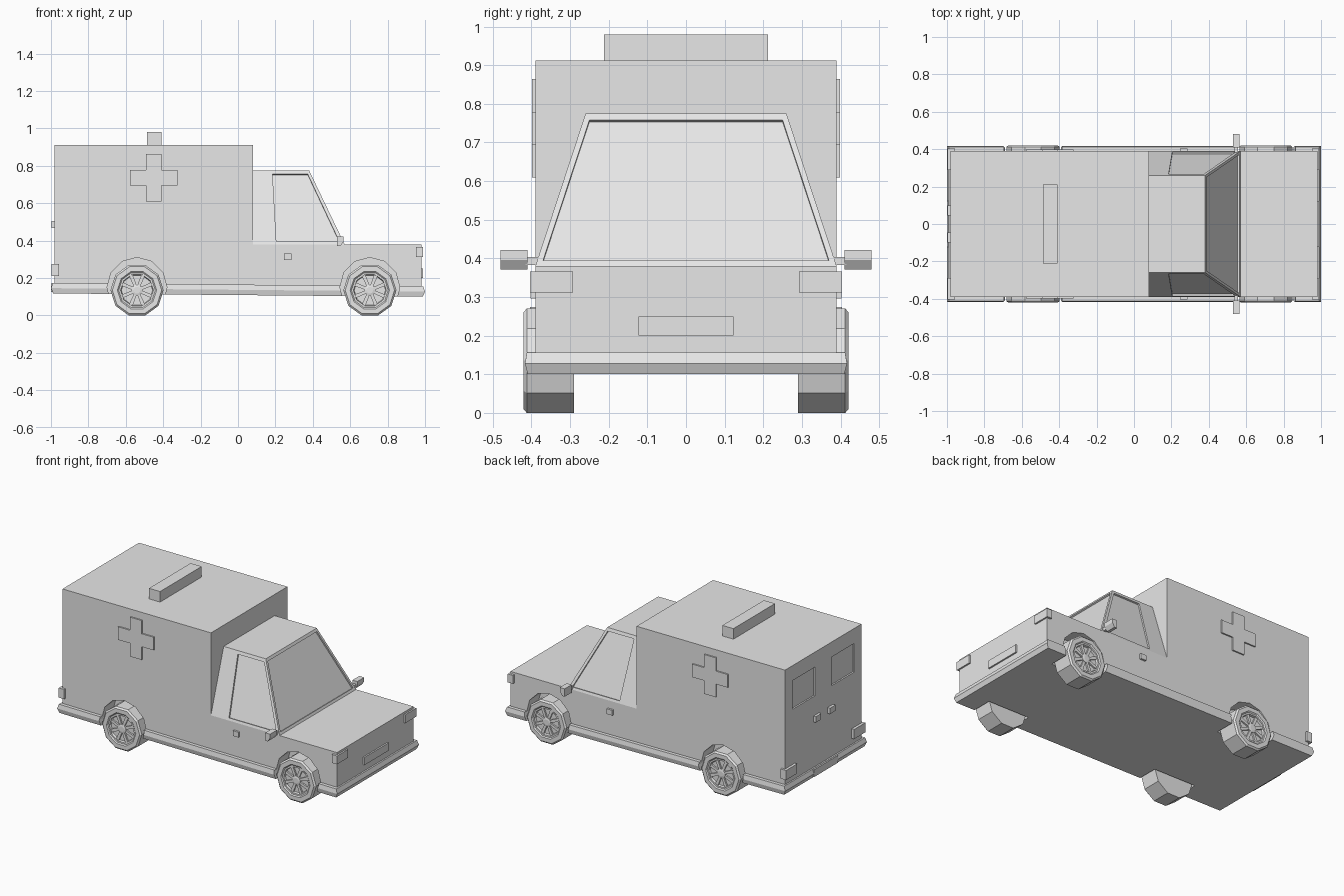
import bpy, bmesh, math
from mathutils import Vector

if "Cube" in bpy.data.objects:
    bpy.data.objects.remove(bpy.data.objects["Cube"])

paint = bpy.data.materials.new("plain_grey")
paint.diffuse_color = (0.8, 0.8, 0.8, 1)
paint.use_nodes = True
paint.node_tree.nodes["Principled BSDF"].inputs["Base Color"].default_value = paint.diffuse_color


def make(name, bm):
    bmesh.ops.recalc_face_normals(bm, faces=bm.faces)
    me = bpy.data.meshes.new(name)
    bm.to_mesh(me)
    bm.free()
    me.materials.append(paint)
    ob = bpy.data.objects.new(name, me)
    bpy.context.collection.objects.link(ob)
    return ob


def loft(name, rings):
    """Closed solid through rings holding the same number of points."""
    bm = bmesh.new()
    vs = [[bm.verts.new(p) for p in r] for r in rings]
    n = len(vs[0])
    bm.faces.new(vs[0])
    bm.faces.new(vs[-1])
    for a, b in zip(vs, vs[1:]):
        for i in range(n):
            j = (i + 1) % n
            bm.faces.new((a[i], a[j], b[j], b[i]))
    return make(name, bm)


def box(name, x0, x1, y0, y1, z0, z1):
    return loft(name, [[(x0, y0, z), (x1, y0, z), (x1, y1, z), (x0, y1, z)]
                       for z in (z0, z1)])


def extrude_y(name, pts, y0, y1):
    return loft(name, [[(x, y, z) for x, z in pts] for y in (y0, y1)])


def recess(pts, out, depth=0.01):
    """Cutter that sinks a window panel into a face."""
    n = Vector(out).normalized()
    return loft("cutter", [[Vector(p) + n * d for p in pts] for d in (0.03, -depth)])


def cut(ob, cutters):
    for c in cutters:
        m = ob.modifiers.new("cut", 'BOOLEAN')
        m.object, m.operation, m.solver = c, 'DIFFERENCE', 'EXACT'
    dg = bpy.context.evaluated_depsgraph_get()
    me = bpy.data.meshes.new_from_object(ob.evaluated_get(dg))
    ob.modifiers.clear()
    ob.data = me
    for c in cutters:
        bpy.data.objects.remove(c)


def wells():
    """Twelve-sided wheel arch cutters."""
    res = []
    for wx in WHEEL_X:
        pts = [(wx + 0.16 * math.sin(k * math.pi / 6),
                0.15 + 0.16 * math.cos(k * math.pi / 6)) for k in range(12)]
        for s in (-1, 1):
            res.append(extrude_y("cutter", pts, s * 0.28, s * 0.5))
    return res


WHEEL_X = (-0.54, 0.705)

# Body shell with rear box, wheel arches and rear windows
body = extrude_y("body_shell", [(-0.98, 0.14), (0.98, 0.14), (0.98, 0.38),
                                (0.08, 0.38), (0.08, 0.912), (-0.98, 0.912)], -0.39, 0.39)
rear = []
for s in (-1, 1):
    a, b = s * 0.085, s * 0.315
    rear.append(recess([(-0.98, a, 0.63), (-0.98, b, 0.63),
                        (-0.98, b, 0.815), (-0.98, a, 0.815)], (-1, 0, 0)))
cut(body, wells() + rear)

# Wrap-around bumper and sill, slightly lower at the front
rings = []
for hx, hy, h in ((0.988, 0.41, 0), (1.0, 0.417, 0.028), (0.99, 0.412, 0.056)):
    rings.append([(x, y, 0.109 - 0.009 * x + h) for x, y in
                  ((-hx, -hy), (hx, -hy), (hx, hy), (-hx, hy))])
skirt = loft("bumper_and_sill", rings)
cut(skirt, wells())


# Cab with sunken windscreen and side windows
def side_y(z):
    return 0.39 - 0.329 * (z - 0.38)


def screen_x(z):
    return 0.57 - 0.48 * (z - 0.38)


cab = loft("cab", [[(0.06, -side_y(z), z), (screen_x(z), -side_y(z), z),
                    (screen_x(z), side_y(z), z), (0.06, side_y(z), z)]
                   for z in (0.38, 0.775)])
panes = [recess([(screen_x(z), y, z) for y, z in
                 ((-0.37, 0.395), (0.37, 0.395), (0.25, 0.758), (-0.25, 0.758))],
                (1, 0, 0.48))]
for s in (-1, 1):
    panes.append(recess([(x, s * side_y(z), z) for x, z in
                         ((0.205, 0.395), (0.542, 0.395), (0.373, 0.755), (0.185, 0.755))],
                        (0, s, 0.329)))
cut(cab, panes)

# Roof beacon bar, front plate and rear plate
box("beacon_bar", -0.487, -0.408, -0.212, 0.212, 0.905, 0.98)
box("front_plate", 0.97, 0.99, -0.123, 0.123, 0.2, 0.25)
box("rear_plate", -1.0, -0.98, -0.123, 0.123, 0.125, 0.172)

for s in (-1, 1):
    side = "right" if s < 0 else "left"

    def pair(name, x0, x1, y0, y1, z0, z1):
        box(name + "_" + side, x0, x1, min(s * y0, s * y1), max(s * y0, s * y1), z0, z1)

    # Lamps and handles
    pair("headlight", 0.953, 0.99, 0.292, 0.404, 0.312, 0.366)
    pair("tail_light", -0.997, -0.958, 0.29, 0.404, 0.212, 0.274)
    pair("door_handle", 0.245, 0.285, 0.38, 0.403, 0.296, 0.33)
    pair("rear_handle", -0.997, -0.97, 0.045, 0.1, 0.467, 0.505)

    # Side cross
    r, t = 0.127, 0.042
    outline = [(-t, -r), (t, -r), (t, -t), (r, -t), (r, t), (t, t),
               (t, r), (-t, r), (-t, t), (-r, t), (-r, -t), (-t, -t)]
    extrude_y("side_cross_" + side, [(x - 0.45, z + 0.737) for x, z in outline],
              s * 0.385, s * 0.399)

    # Mirror on a short arm
    extrude_y("mirror_" + side, [(0.53, 0.371), (0.548, 0.371), (0.565, 0.396),
                                 (0.565, 0.422), (0.53, 0.422)], s * 0.41, s * 0.48)
    pair("mirror_arm", 0.537, 0.557, 0.37, 0.415, 0.383, 0.403)

    # Ten-sided wheels with dished rim, hub and spokes
    for wx, end in zip(WHEEL_X, ("rear", "front")):
        tag = end + "_" + side
        angles = [math.radians(18 + 36 * k) for k in range(10)]

        def ring(rad, y):
            return [(wx + rad * math.sin(a), s * y, 0.135 + rad * math.cos(a)) for a in angles]

        loft("wheel_" + tag, [ring(*p) for p in (
            (0.142, 0.29), (0.142, 0.412), (0.132, 0.421), (0.105, 0.421),
            (0.098, 0.415), (0.088, 0.415), (0.084, 0.402))])
        loft("hub_" + tag, [ring(0.03, 0.395), ring(0.03, 0.414), ring(0.018, 0.417)])
        for k in range(8):
            a = math.radians(45 * k + 22.5)
            d, p = (math.sin(a), math.cos(a)), (math.cos(a), -math.sin(a))
            pts = [(wx + d[0] * u + p[0] * v, 0.135 + d[1] * u + p[1] * v)
                   for u, v in ((0.02, -0.008), (0.088, -0.01), (0.088, 0.01), (0.02, 0.008))]
            extrude_y("spoke_" + tag, pts, s * 0.398, s * 0.412)
